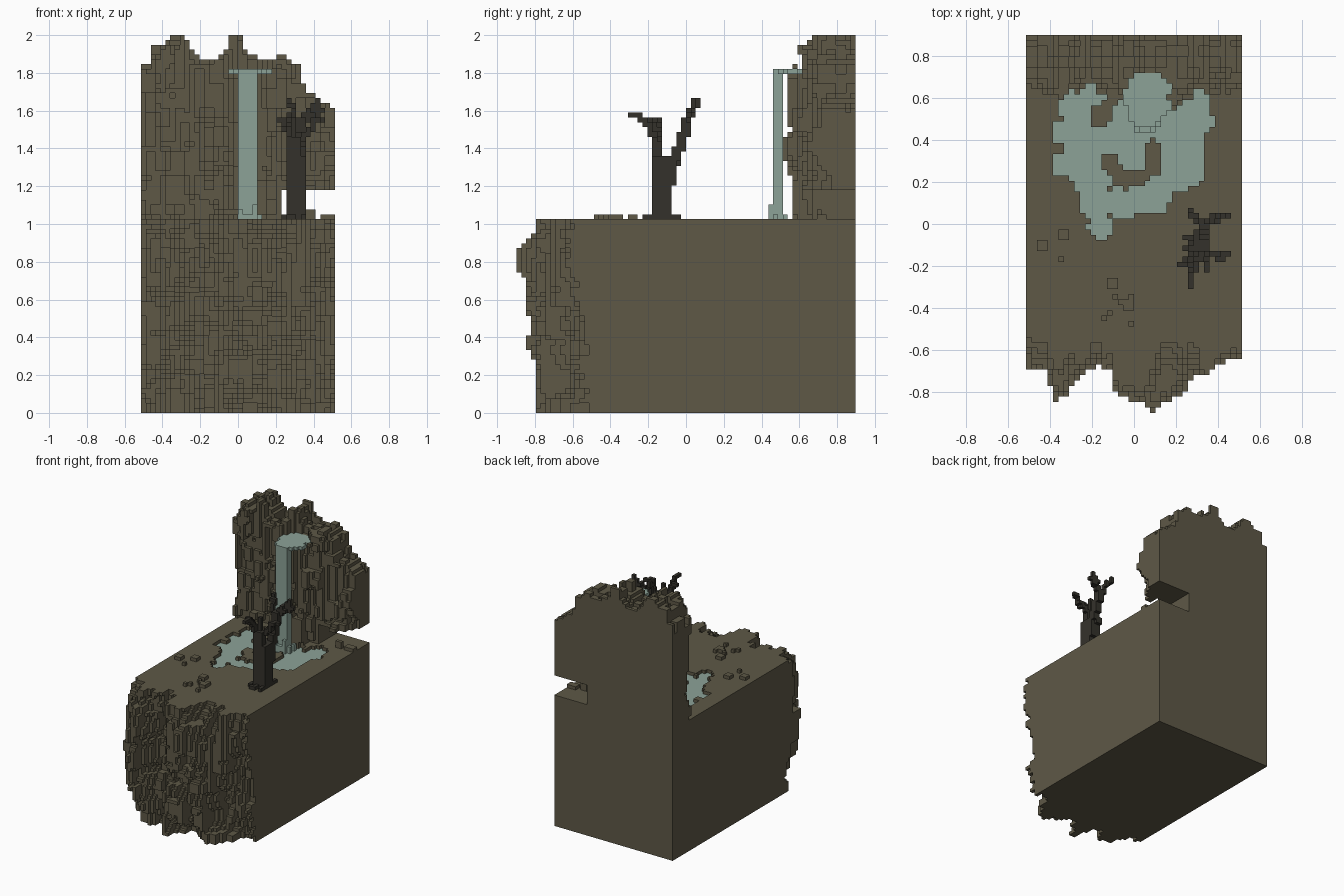
import bpy, random
from math import floor

if "Cube" in bpy.data.objects:
    bpy.data.objects.remove(bpy.data.objects["Cube"])

random.seed(7)
V = 2 / 78                      # voxel size
NX, NY, NZ, G = 40, 70, 78, 40  # grid size, G = ground height in voxels
X0, Y0 = -NX * V / 2, -NY * V / 2


def cell(x, y, z):
    return (floor((x - X0) / V), floor((y - Y0) / V), floor(z / V))


def cx(i): return X0 + (i + .5) * V
def cy(j): return Y0 + (j + .5) * V
def cz(k): return (k + .5) * V


def lerp(pts, t):
    """Piecewise linear profile."""
    if t <= pts[0][0]:
        return pts[0][1]
    for (a, p), (b, q) in zip(pts, pts[1:]):
        if t <= b:
            return p + (q - p) * (t - a) / (b - a)
    return pts[-1][1]


def box(x0, x1, y0, y1, z0, z1):
    a, b = cell(x0 + V / 2, y0 + V / 2, z0 + V / 2), cell(x1 - V / 2, y1 - V / 2, z1 - V / 2)
    return {(i, j, k) for i in range(a[0], b[0] + 1) for j in range(a[1], b[1] + 1)
            for k in range(a[2], b[2] + 1)}


def streaks(count, kmax, amps):
    """Vertical weathering streaks: sum of random tall patches, in metres."""
    f = {}
    for _ in range(count):
        i0, k0 = random.randrange(-2, NX), random.randrange(-6, kmax)
        w, h, a = random.randint(2, 5), random.randint(3, 13), random.choice(amps) * V
        for i in range(i0, i0 + w):
            for k in range(k0, k0 + h):
                f[i, k] = f.get((i, k), 0) + a
    return f


def in_discs(x, y, discs):
    return any((x - a) ** 2 + (y - b) ** 2 < r * r for a, b, r in discs)


# Ground block with a rugged front cliff
outline = [(-.51, -.68), (-.42, -.7), (-.37, -.84), (-.31, -.82), (-.26, -.73), (-.2, -.69),
           (-.11, -.7), (-.08, -.84), (.03, -.85), (.08, -.9), (.13, -.85), (.2, -.83),
           (.3, -.72), (.4, -.69), (.51, -.64)]
reach = [(0, -.79), (.1, -.79), (.3, -.81), (.36, -.86), (.45, -.82), (.6, -.85), (.72, -.86),
         (.76, -.91), (.84, -.91), (.9, -.85), (1.03, -.86)]
rim = [(-.51, -.52), (-.42, -.55), (-.38, -.68), (-.1, -.68), (-.05, -.82), (.05, -.85),
       (.09, -.66), (.13, -.53), (.2, -.54), (.26, -.64), (.32, -.7), (.51, -.64)]
noise = streaks(190, G, (-2, -1, -1, 1, 1, 2))
ground = set()
for i in range(NX):
    for k in range(G):
        x, z = cx(i), cz(k)
        edge = max(lerp(outline, x), lerp(reach, z))
        y = edge + .055 + .03 * (z < .12) + noise.get((i, k), 0)
        if abs(x - .06) < .05 and .7 < z < .88:
            y = edge
        if x > .38:
            y += .1 * (1 - z)
        y = min(max(y, edge), edge + .2)
        if z > .93:
            y = max(y, lerp(rim, x) - (1.03 - z) * 1.5)
        ground |= {(i, j, k) for j in range(NY) if cy(j) > y}

# Loose stones on the ground
stones = set()
for x, y, s in [(-.345, -.06, 2), (-.44, -.12, 2), (-.35, -.165, 1), (-.12, -.3, 2),
                (-.09, -.34, 1), (-.02, -.34, 1), (-.07, -.38, 1), (-.03, -.4, 2),
                (-.12, -.42, 1), (-.14, -.45, 1), (-.02, -.48, 1)]:
    i, j, _ = cell(x, y, 0)
    stones |= {(i + a, j + b, G) for a in range(s) for b in range(s)}
stones |= box(.36, .41, .69, .73, G * V, (G + 2) * V) | box(.44, .51, .7, .75, G * V, (G + 1) * V)

# Rock wall at the back, with an undercut at its right end
crest = [(-.51, 1.84), (-.47, 1.85), (-.45, 1.94), (-.38, 1.95), (-.36, 2), (-.28, 2), (-.25, 1.94),
         (-.2, 1.88), (-.1, 1.88), (-.06, 1.93), (-.04, 2), (.02, 2), (.04, 1.92), (.1, 1.88),
         (.2, 1.87), (.23, 1.93), (.26, 1.87), (.32, 1.84), (.36, 1.7), (.42, 1.67), (.51, 1.61)]
wall_front = [(-.51, .7), (-.35, .68), (-.22, .7), (-.1, .67), (-.02, .6), (.03, .57),
              (.1, .57), (.17, .62), (.25, .65), (.4, .67), (.51, .7)]
noise = streaks(200, NZ, (-2, -1, -1, 1, 1, 2))
ragged = {(i // 2, j // 2): random.choice((0, 0, 0, 1, 2, 3)) for i in range(NX) for j in range(NY)}
basin = [(.07, .63, .1), (.07, .56, .1), (.03, .6, .08)]
wall = set()
for i in range(NX):
    x = cx(i)
    for k in range(G, NZ):
        z = cz(k)
        y = lerp(wall_front, x) + noise.get((i, k), 0) * .8 + .02 * (z < 1.25)
        y = min(max(y, .52 + .05 * (z < 1.25), lerp(wall_front, x) - .08), .8)
        under = x > .23 and z < 1.18
        for j in range(NY):
            top = lerp(crest, x) - ragged[i // 2, j // 2] * V - .3 * max(0, .68 - cy(j))
            if cy(j) > .87:
                top = lerp(crest, x)
            if cy(j) > y and z < top and not under:
                if z < 1.79 or not (abs(x - .07) < .14 and cy(j) < .6 or in_discs(x, cy(j), basin)):
                    wall.add((i, j, k))

# Ground pool, sunk one voxel, with small islands
lobes = [(-.2, .63, .075), (-.29, .56, .08), (-.25, .5, .08), (-.33, .44, .06), (-.1, .42, .12),
         (-.25, .4, .1), (-.34, .28, .055), (-.24, .3, .1), (-.2, .2, .09), (-.18, .1, .075),
         (-.16, -.01, .06), (-.05, .1, .08), (.08, .14, .1), (.2, .25, .1), (.28, .24, .06),
         (.24, .35, .1), (.31, .49, .07), (.28, .57, .085), (.2, .45, .1), (.05, .5, .15), (0, .36, .1)]
islands = [(-.16, .51, .055), (.09, .35, .048), (-.12, .31, .035), (-.09, .26, .04),
           (-.04, .21, .045), (.03, .22, .04), (.1, .28, .04)]
spots = [(i, j) for i in range(NX) for j in range(NY)
         if in_discs(cx(i), cy(j), lobes) and not in_discs(cx(i), cy(j), islands)
         and (i, j, G) not in wall]
pool = {(i, j, G - 2) for i, j in spots}
ground -= pool | {(i, j, G - 1) for i, j in spots}

# Waterfall: spring on the wall, falling sheet, splash
lip = cell(0, 0, 1.81)[2]
waterfall = {(i, j, lip) for i in range(NX) for j in range(NY)
             if in_discs(cx(i), cy(j), basin) and cy(j) > .5}
waterfall |= box(0, .103, .46, .513, (G - 1) * V, (lip + 1) * V)
waterfall |= box(-.026, .13, .487, .54, lip * V, (lip + 1) * V)
for x, y, h in [(.01, .44, 2), (.06, .44, 1), (.09, .44, 3), (.12, .47, 1), (-.02, .49, 1),
                (.12, .52, 1), (.04, .44, 1)]:
    waterfall |= box(x - .013, x + .013, y - .013, y + .013, (G - 1) * V, (G + h) * V)
wall -= waterfall
ground -= waterfall

# Bare tree: trunk, roots and forking branches
tree = box(.257, .36, -.18, -.077, G * V, 1.2) | box(.257, .36, -.18, -.103, 1.2, 1.36)
tree |= box(.257, .345, -.18, -.13, 1.36, 1.46) | box(.28, .36, -.11, -.055, 1.2, 1.36)


def limb(*pts, thick=0):
    for a, b in zip(pts, pts[1:]):
        for n in range(25):
            i, j, k = cell(*[p + (q - p) * n / 24 for p, q in zip(a, b)])
            tree.update((i + u, j + w, k) for u in range(thick + 1) for w in range(thick + 1))


fork = (.32, -.01, 1.53)
limb((.3, -.08, 1.3), (.32, -.05, 1.4), fork, thick=1)
limb(fork, (.38, .02, 1.58), (.45, .04, 1.6))
limb(fork, (.29, .02, 1.6), (.27, .07, 1.65))
limb(fork, (.38, .03, 1.6), (.42, .05, 1.65))
limb((.28, -.16, 1.44), (.27, -.2, 1.52), (.27, -.24, 1.57), (.27, -.3, 1.58))
limb((.27, -.17, 1.44), (.25, -.18, 1.53), (.21, -.19, 1.56))
limb((.33, -.15, 1.44), (.38, -.15, 1.49), (.4, -.16, 1.54), (.45, -.15, 1.54))
limb((.29, -.15, 1.46), (.29, -.14, 1.55))
for x, y in [(.24, -.19), (.28, -.22), (.35, -.21), (.25, -.06), (.34, -.04), (.24, -.12)]:
    limb((.31, -.13, G * V + .04), (x, y, G * V + .01))

# Turn each voxel set into a mesh of its exposed faces
SIDES = [((1, 0, 0), [(1, 0, 0), (1, 1, 0), (1, 1, 1), (1, 0, 1)]),
         ((-1, 0, 0), [(0, 0, 0), (0, 0, 1), (0, 1, 1), (0, 1, 0)]),
         ((0, 1, 0), [(0, 1, 0), (0, 1, 1), (1, 1, 1), (1, 1, 0)]),
         ((0, -1, 0), [(0, 0, 0), (1, 0, 0), (1, 0, 1), (0, 0, 1)]),
         ((0, 0, 1), [(0, 0, 1), (1, 0, 1), (1, 1, 1), (0, 1, 1)]),
         ((0, 0, -1), [(0, 0, 0), (0, 1, 0), (1, 1, 0), (1, 0, 0)])]


def material(name, rgb):
    m = bpy.data.materials.new(name)
    m.diffuse_color = (*rgb, 1)
    m.use_nodes = True
    m.node_tree.nodes["Principled BSDF"].inputs["Base Color"].default_value = m.diffuse_color
    return m


rock = material("brown rock", (.112, .099, .062))
water = material("pale teal water", (.262, .365, .312))
bark = material("dark bark", (.034, .031, .024))

parts = [("ground_block", ground, rock), ("loose_stones", stones, rock), ("rock_wall", wall, rock),
         ("pool", pool, water), ("waterfall", waterfall, water), ("bare_tree", tree, bark)]
solid = set().union(*[p[1] for p in parts])
for name, cells, mat in parts:
    index, faces = {}, []
    for c in sorted(cells):
        for d, corners in SIDES:
            if (c[0] + d[0], c[1] + d[1], c[2] + d[2]) not in solid:
                faces.append([index.setdefault((c[0] + p[0], c[1] + p[1], c[2] + p[2]), len(index))
                              for p in corners])
    me = bpy.data.meshes.new(name)
    me.from_pydata([(X0 + i * V, Y0 + j * V, k * V) for i, j, k in index], [], faces)
    me.materials.append(mat)
    bpy.context.collection.objects.link(bpy.data.objects.new(name, me))
